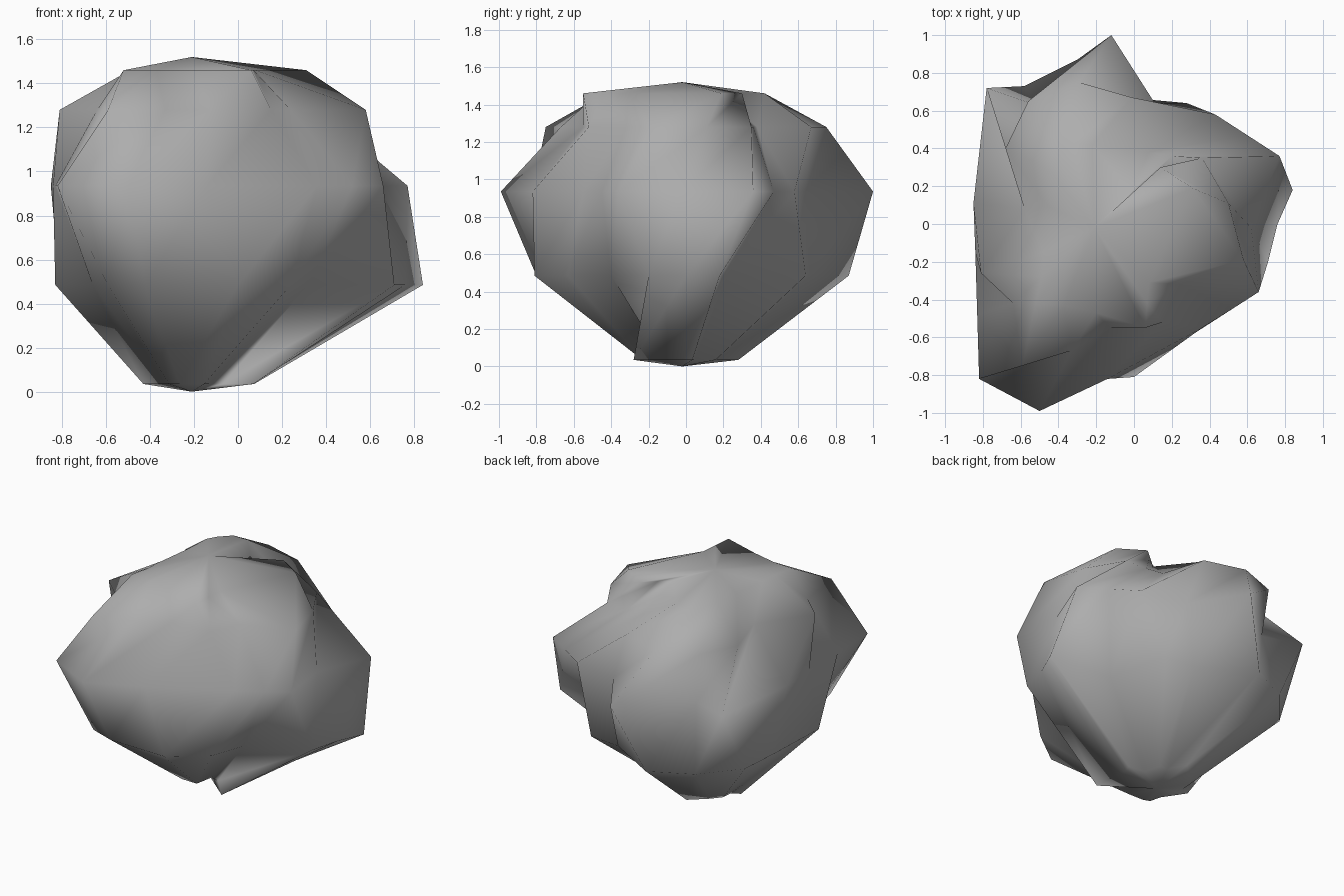
import bpy
import bmesh

# Remove the default cube only
default = bpy.data.objects.get("Cube")
if default:
    bpy.data.objects.remove(default, do_unlink=True)

# Stone material
stone = bpy.data.materials.new("stone grey")
stone.use_nodes = True
colour = (0.42, 0.42, 0.42, 1.0)
stone.diffuse_color = colour
stone.node_tree.nodes["Principled BSDF"].inputs["Base Color"].default_value = colour

# Heights of the rings, top to bottom, and the axis through both poles
heights = (1.46, 1.28, 0.935, 0.485, 0.035)
axis_x, axis_y, top_z = -0.21, -0.02, 1.52
tuck = 0.27  # how far the foot ring draws in under the lowest wide ring

# Meridians around the boulder, counter-clockwise from above:
# plan positions in hundredths, one per ring; the foot is given only where it stands out
meridians = {
    "left ridge": ((14, 30), (36, 35), (77, 36), (84, 18)),
    "left ridge groove": ((6, 22), (20, 36), (60, 47), (38, 22)),
    "back left bulge": ((-2, 17), (8, 38), (43, 58), (28, 64)),
    "back left shoulder": ((-22, 42), (-1, 67), (11, 64), (6, 66)),
    "back peak": ((-33, 42), (-29, 75), (-12, 100), (-30, 87), (-20, 28)),
    "back groove": ((-40, 35), (-56, 65), (-52, 63), (-58, 73)),
    "back right knob": ((-44, 28), (-68, 40), (-78, 72), (-79, 48)),
    "right flank": ((-45, 9), (-58, 8), (-85, 11), (-81, 20)),
    "right belly": ((-48, -15), (-81, -26), (-84, -15), (-83, -27), (-43, 1)),
    "right groove": ((-49, -28), (-64, -42), (-83, -48), (-66, -45)),
    "front right ridge": ((-52, -42), (-59, -75), (-82, -82), (-59, -74)),
    "front peak": ((-37, -43), (-33, -67), (-50, -99), (-42, -80)),
    "front face": ((-20, -47), (-13, -55), (-14, -82), (0, -81)),
    "front left edge": ((6, -55), (15, -52), (36, -55), (24, -63), (-13, -11)),
    "front left groove": ((7, -42), (24, -32), (52, -45), (32, -40)),
    "front left ridge": ((8, -31), (58, -19), (66, -36), (71, -20), (7, -28)),
    "left hollow": ((31, 19), (50, 11), (62, -2), (76, 0)),
}

# Boulder: columns of triangles between neighbouring meridians, closed at each pole
bm = bmesh.new()
top = bm.verts.new((axis_x, axis_y, top_z))
bottom = bm.verts.new((axis_x, axis_y, 0))
columns = []
for path in meridians.values():
    plan = [(x / 100, y / 100) for x, y in path]
    if len(plan) < len(heights):
        x, y = plan[-1]
        plan.append((axis_x + (x - axis_x) * tuck, axis_y + (y - axis_y) * tuck))
    ring_verts = [bm.verts.new((x, y, z)) for (x, y), z in zip(plan, heights)]
    columns.append([top] + ring_verts + [bottom])

for i, here in enumerate(columns):
    after = columns[(i + 1) % len(columns)]
    for k in range(len(here) - 1):
        if here[k] is not after[k]:
            bm.faces.new((here[k], here[k + 1], after[k]))
        if here[k + 1] is not after[k + 1]:
            bm.faces.new((here[k + 1], after[k + 1], after[k]))
bmesh.ops.recalc_face_normals(bm, faces=bm.faces)
for face in bm.faces:
    face.smooth = True

mesh = bpy.data.meshes.new("boulder")
bm.to_mesh(mesh)
bm.free()
mesh.materials.append(stone)
boulder = bpy.data.objects.new("boulder", mesh)
bpy.context.collection.objects.link(boulder)
